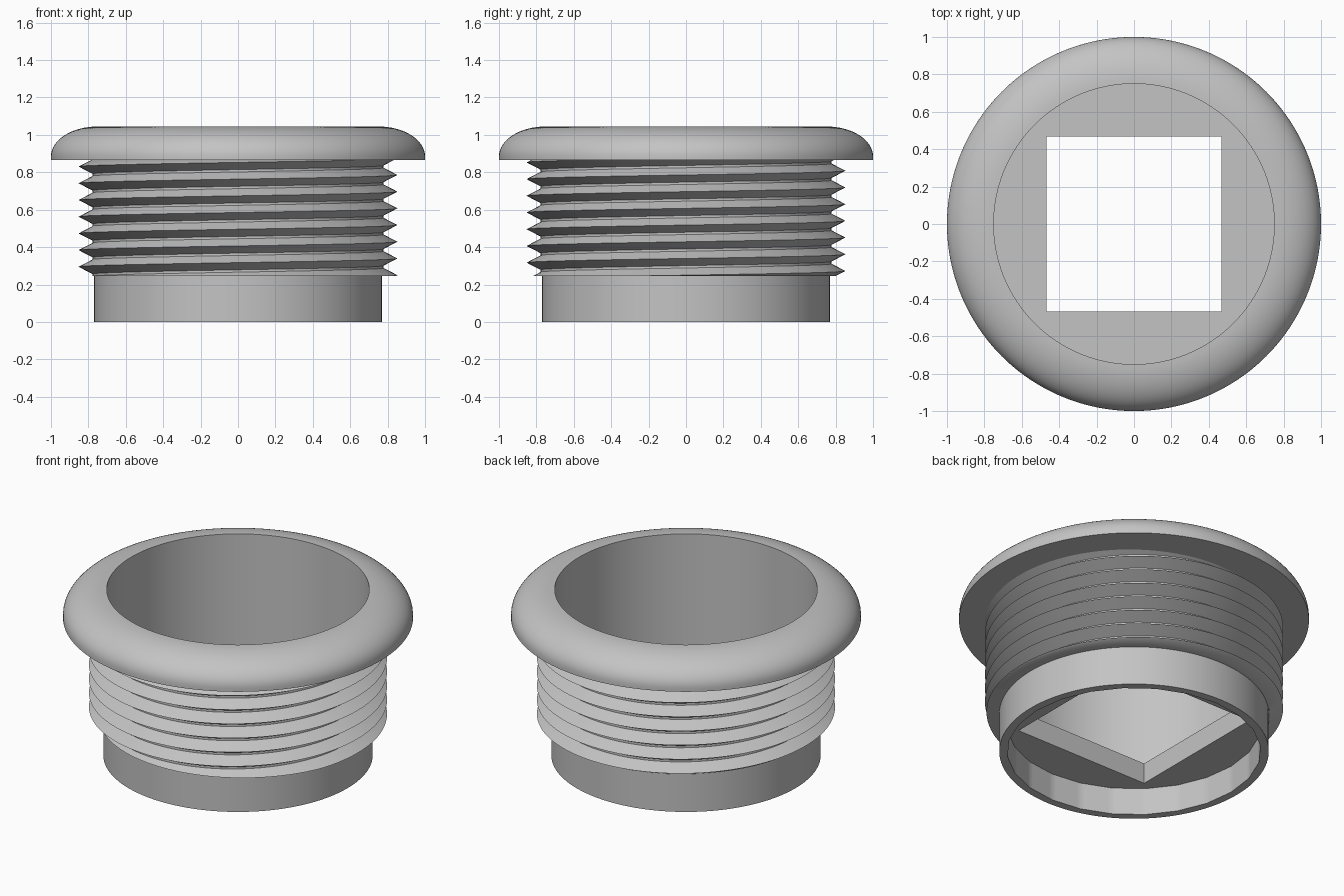
import bpy, bmesh, math

cube = bpy.data.objects.get("Cube")
if cube:
    bpy.data.objects.remove(cube, do_unlink=True)

SEGS = 192
TAU = math.tau

grey = bpy.data.materials.new("light grey plastic")
grey.use_nodes = True
colour = (0.55, 0.55, 0.55, 1)
grey.diffuse_color = colour
grey.node_tree.nodes["Principled BSDF"].inputs["Base Color"].default_value = colour


def finish(name, bm):
    mesh = bpy.data.meshes.new(name)
    bm.to_mesh(mesh)
    bm.free()
    mesh.materials.append(grey)
    obj = bpy.data.objects.new(name, mesh)
    bpy.context.collection.objects.link(obj)
    bpy.ops.object.select_all(action="DESELECT")
    obj.select_set(True)
    bpy.context.view_layer.objects.active = obj
    bpy.ops.object.shade_smooth_by_angle(angle=math.radians(30))
    return obj


def ring(bm, radius, z, sides=SEGS, phase=0.0):
    """Loop of SEGS points along a regular polygon, so all rings bridge evenly."""
    verts = []
    for i in range(SEGS):
        a = TAU * i / SEGS
        t = (a - phase) % (TAU / sides) - math.pi / sides
        r = radius * math.cos(math.pi / sides) / math.cos(t)
        verts.append(bm.verts.new((r * math.cos(a), r * math.sin(a), z)))
    return verts


def lathe(name, rings):
    """Closed solid made by joining rings in order and back to the first."""
    bm = bmesh.new()
    loops = [ring(bm, *r) for r in rings]
    for a, b in zip(loops, loops[1:] + loops[:1]):
        for i in range(SEGS):
            j = (i + 1) % SEGS
            bm.faces.new((a[i], a[j], b[j], b[i]))
    bmesh.ops.recalc_face_normals(bm, faces=bm.faces)
    return finish(name, bm)


# Rounded flange: quarter-ellipse rim around the bore
FLANGE_Z, TOP_Z, BORE = 0.865, 1.045, 0.75
rim = [(BORE, FLANGE_Z), (1.0, FLANGE_Z)]
for k in range(17):
    a = math.pi / 2 * k / 16
    rim.append((BORE + 0.25 * math.cos(a), 0.885 + 0.16 * math.sin(a)))
lathe("flange", rim)

# Cup body: bore, floor with square hole, faceted recess underneath
SQUARE = (0.468 * math.sqrt(2),)
corner = (4, math.pi / 4)
lathe("cup_body", [
    (0.77, 0.0), (0.77, FLANGE_Z), (BORE, FLANGE_Z), (BORE, 0.30),
    (*SQUARE, 0.30, *corner), (*SQUARE, 0.17, *corner),
    (0.725, 0.17, 24), (0.725, 0.0, 24),
])

# Screw thread: helical ridged strip trimmed flat at both ends
PITCH, START, TURNS = 0.0893, 0.25, 7
ridge = [(0.0, 0.852), (0.43, 0.778), (0.57, 0.778)]
bm = bmesh.new()
columns = []
for i in range(SEGS + 1):
    a = TAU * i / SEGS
    column = []
    for turn in range(-2, TURNS + 2):
        for frac, r in ridge:
            z = START + PITCH * (turn + frac + i / SEGS)
            column.append(bm.verts.new((r * math.cos(a), r * math.sin(a), z)))
    columns.append(column)
for a, b in zip(columns, columns[1:]):
    for k in range(len(a) - 1):
        bm.faces.new((a[k], b[k], b[k + 1], a[k + 1]))
bmesh.ops.remove_doubles(bm, verts=bm.verts, dist=1e-5)
for z, up in ((START - 0.005, -1), (FLANGE_Z, 1)):
    bmesh.ops.bisect_plane(bm, geom=bm.verts[:] + bm.edges[:] + bm.faces[:],
                           plane_co=(0, 0, z), plane_no=(0, 0, up), clear_outer=True)

# Flat end caps drawn inward to the body wall
ends = [e for e in bm.edges if e.is_boundary]
caps = bmesh.ops.extrude_edge_only(bm, edges=ends)
for v in caps["geom"]:
    if isinstance(v, bmesh.types.BMVert):
        scale = 0.765 / math.hypot(v.co.x, v.co.y)
        v.co.x *= scale
        v.co.y *= scale
bmesh.ops.recalc_face_normals(bm, faces=bm.faces)
# Keep the open shell facing outward
side = max(bm.faces, key=lambda f: f.calc_area())
if side.normal.x * side.calc_center_median().x + side.normal.y * side.calc_center_median().y < 0:
    bmesh.ops.reverse_faces(bm, faces=bm.faces)
finish("screw_thread", bm)
